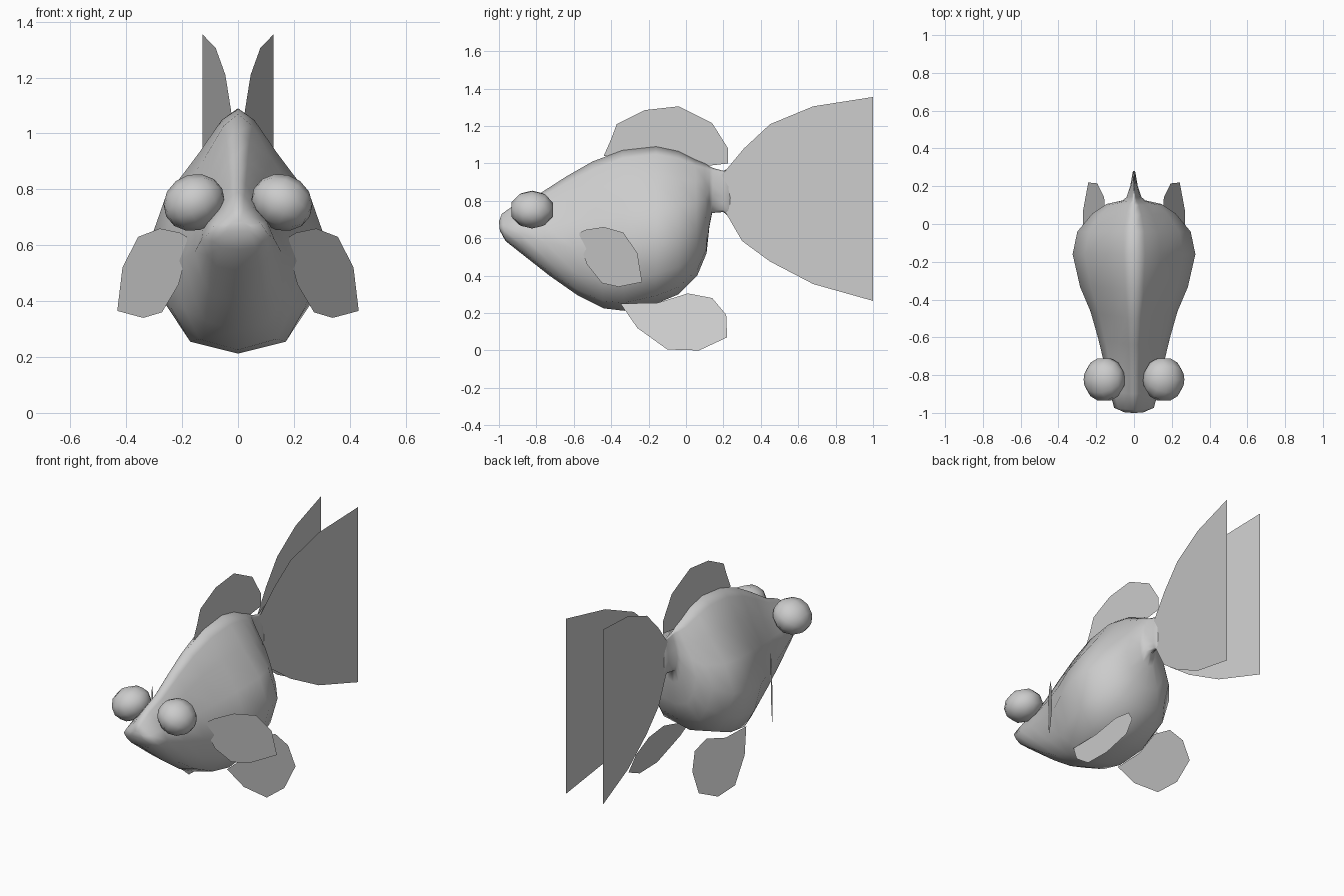
import bpy, bmesh, math
from mathutils import Matrix, Vector

if "Cube" in bpy.data.objects:
    bpy.data.objects.remove(bpy.data.objects["Cube"])

grey = bpy.data.materials.new("plain_grey")
grey.diffuse_color = (0.6, 0.6, 0.6, 1)
grey.use_nodes = True
grey.node_tree.nodes["Principled BSDF"].inputs["Base Color"].default_value = grey.diffuse_color


def finish(name, bm, smooth=False):
    me = bpy.data.meshes.new(name)
    bm.to_mesh(me)
    bm.free()
    me.materials.append(grey)
    ob = bpy.data.objects.new(name, me)
    bpy.context.collection.objects.link(ob)
    for p in me.polygons:
        p.use_smooth = smooth
    return ob


def fin(name, outline, x_of, side=1):
    """Paper-thin planar fin from a (y, z) outline."""
    bm = bmesh.new()
    bm.faces.new([bm.verts.new((side * x_of(y, z), y, z)) for y, z in outline])
    return finish(name, bm)


# Body: egg-shaped rings, each from a top point to a bottom point
# (top y, top z, bottom y, bottom z, half width)
rings = [
    (-1.0, .69, -.995, .64, .05), (-.985, .73, -.965, .585, .105),
    (-.9, .79, -.87, .51, .13), (-.78, .84, -.73, .40, .155),
    (-.64, .93, -.58, .295, .19), (-.5, 1.01, -.44, .225, .23),
    (-.34, 1.07, -.33, .212, .285), (-.16, 1.09, -.16, .25, .325),
    (-.04, 1.065, -.04, .30, .30), (.05, 1.02, .06, .40, .22),
    (.1, 1.0, .11, .52, .145), (.125, .985, .125, .66, .06),
    (.145, .975, .14, .735, .04), (.2, .96, .2, .74, .02),
    (.28, 1.0, .28, .67, .006),
]
# (fraction down, fraction of half width)
half = [(0, 0), (.05, .18), (.19, .43), (.38, .8), (.6, 1), (.81, .84), (.95, .6), (1, 0)]
section = half + [(t, -w) for t, w in half[-2:0:-1]]

bm = bmesh.new()
loops = []
for yt, zt, yb, zb, w in rings:
    loops.append([bm.verts.new((w * s, yt + (yb - yt) * t, zt + (zb - zt) * t))
                  for t, s in section])
n = len(section)
for a, b in zip(loops, loops[1:]):
    for i in range(n):
        j = (i + 1) % n
        bm.faces.new((a[i], a[j], b[j], b[i]))
bm.faces.new(loops[0])
bm.faces.new(loops[-1])
bmesh.ops.recalc_face_normals(bm, faces=bm.faces)
finish("body", bm, True)

# Fin outlines (y, z)
dorsal = [(-.44, 1.04), (-.40, 1.13), (-.37, 1.21), (-.22, 1.285), (-.04, 1.305), (.14, 1.215),
          (.225, 1.08), (.225, 1.0), (.1, .985), (-.1, 1.03)]
tail = [(.19, .94), (.21, .96), (.31, 1.08), (.45, 1.21), (.68, 1.305), (1, 1.355),
        (1, .265), (.68, .355), (.45, .475), (.3, .585), (.21, .74)]
pectoral = [(-.57, .63), (-.535, .645), (-.44, .66), (-.335, .63), (-.26, .52),
            (-.235, .365), (-.36, .34), (-.45, .36), (-.53, .46), (-.565, .56)]
pelvic = [(-.35, .25), (-.26, .12), (-.1, .005), (.07, 0), (.22, .07),
          (.215, .19), (.14, .28), (.01, .305), (-.15, .255)]

fin("dorsal_fin", dorsal, lambda y, z: 0)
for side, label in ((1, "right"), (-1, "left")):
    fin(label + "_tail_fin", tail, lambda y, z: .02 + .149 * (y - .28), side)
    fin(label + "_pectoral_fin", pectoral, lambda y, z: .19 + .745 * (y + .56), side)
    fin(label + "_pelvic_fin", pelvic, lambda y, z: .27 - .4 * z, side)

    # Bulging eye, stretched outward and slightly down
    bm = bmesh.new()
    out = Vector((side, 0, -.5)).to_track_quat('Z', 'Y').to_matrix().to_4x4()
    place = Matrix.Translation((.157 * side, -.823, .753)) @ out
    bmesh.ops.create_uvsphere(bm, u_segments=10, v_segments=7, radius=1)
    # the sphere's pole follows the stretch axis
    front = Vector((0, 1, 0)) @ out.to_3x3()
    wide_x = abs(front.x) > abs(front.y)
    scale = Matrix.Diagonal((.12 if wide_x else .1, .1 if wide_x else .12, .112, 1))
    bmesh.ops.transform(bm, matrix=place @ scale, verts=bm.verts)
    finish(label + "_eye", bm, True)
